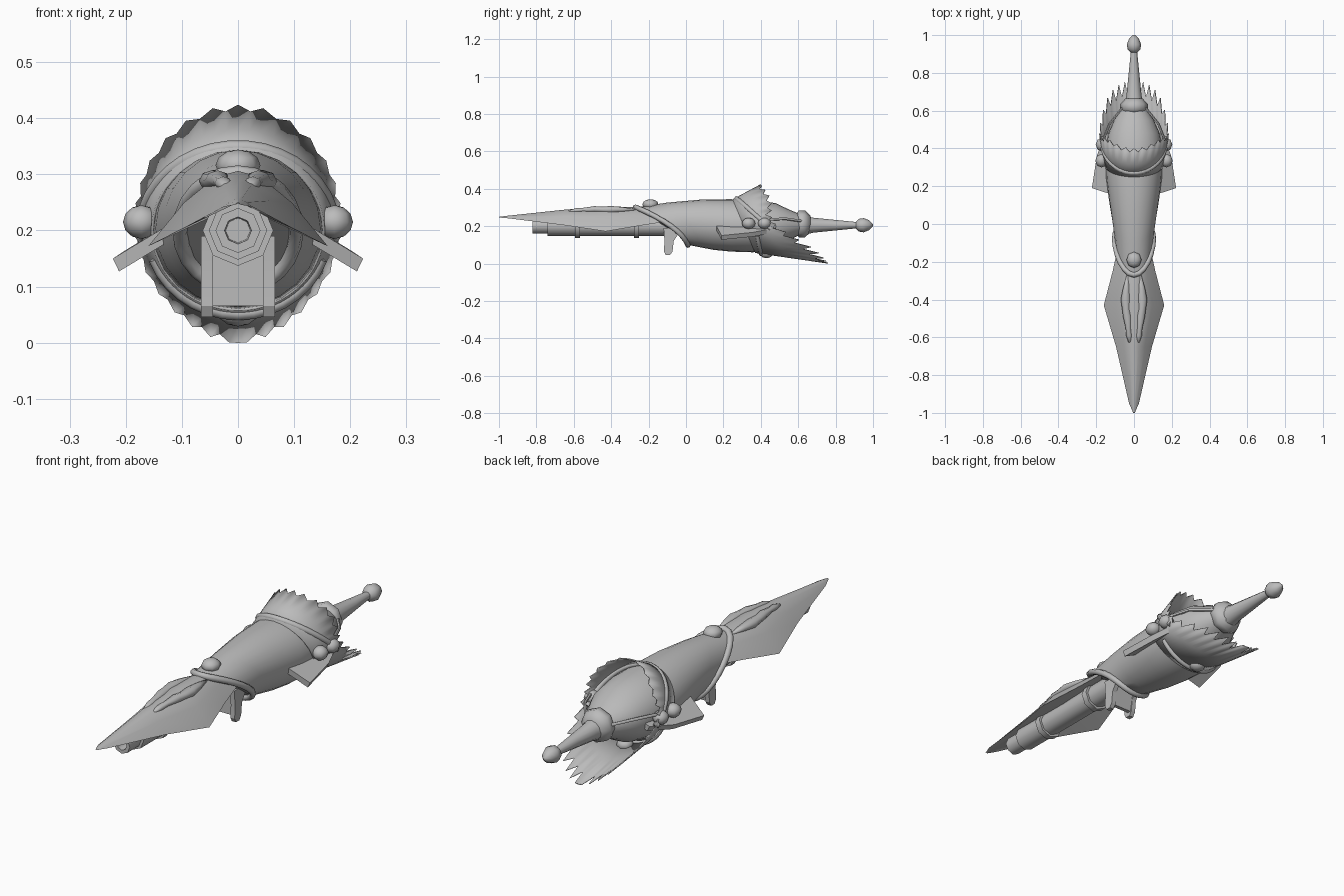
import bpy, bmesh
from math import sin, cos, pi, radians
from mathutils import Vector

if "Cube" in bpy.data.objects:
    bpy.data.objects.remove(bpy.data.objects["Cube"])

mat = bpy.data.materials.new("plain grey")
mat.diffuse_color = (0.5, 0.5, 0.5, 1)
mat.use_nodes = True
mat.node_tree.nodes["Principled BSDF"].inputs["Base Color"].default_value = mat.diffuse_color


def finish(name, bm, angle=35):
    bmesh.ops.recalc_face_normals(bm, faces=bm.faces)
    me = bpy.data.meshes.new(name)
    bm.to_mesh(me)
    bm.free()
    me.materials.append(mat)
    ob = bpy.data.objects.new(name, me)
    bpy.context.collection.objects.link(ob)
    bpy.ops.object.select_all(action='DESELECT')
    ob.select_set(True)
    bpy.context.view_layer.objects.active = ob
    bpy.ops.object.shade_smooth_by_angle(angle=radians(angle))
    return ob


def loft(name, rings, angle=35, caps=True):
    """Skin a list of equally sized rings."""
    bm = bmesh.new()
    vs = [[bm.verts.new(p) for p in r] for r in rings]
    n = len(rings[0])
    for a, b in zip(vs, vs[1:]):
        for i in range(n):
            j = (i + 1) % n
            bm.faces.new((a[i], a[j], b[j], b[i]))
    if caps:
        bm.faces.new(vs[0])
        bm.faces.new(vs[-1])
    else:
        bmesh.ops.remove_doubles(bm, verts=bm.verts, dist=1e-6)
    return finish(name, bm, angle)


def oval(y, rx, rz, zc, slant=0.0, n=24, xc=0.0, bend=0.0):
    """Elliptical ring; slant and bend push its top forward."""
    return [(xc + rx * sin(a), y - slant * cos(a) - bend * cos(a) ** 2, zc + rz * cos(a))
            for a in (2 * pi * i / n for i in range(n))]


def lathe(name, prof, n, zc=0.2, angle=50):
    return loft(name, [oval(y, r, r, zc, 0, n) for y, r in prof], angle)


def ball(name, loc, size, seg=8):
    bm = bmesh.new()
    bmesh.ops.create_uvsphere(bm, u_segments=seg, v_segments=6, radius=1)
    for v in bm.verts:
        v.co = Vector((v.co[i] * size[i] + loc[i] for i in range(3)))
    return finish(name, bm, 60)


def tube(name, pts, r, closed=False, n=8):
    """Round bar following a path."""
    pts = [Vector(p) for p in pts]
    m = len(pts)
    rings = []
    for i, p in enumerate(pts):
        if closed:
            d = pts[(i + 1) % m] - pts[i - 1]
        else:
            d = pts[min(i + 1, m - 1)] - pts[max(i - 1, 0)]
        d.normalize()
        u = p - Vector((0, p.y, 0.2))
        u = (u - d * u.dot(d)).normalized()
        w = d.cross(u)
        rings.append([p + r * (u * cos(2 * pi * k / n) + w * sin(2 * pi * k / n))
                      for k in range(n)])
    if closed:
        rings.append(rings[0])
    return loft(name, rings, 60, caps=not closed)


# main body, with slanted front and tapering rear plug
loft("body", [oval(-0.08, 0.10, 0.10, 0.20, 0.14, bend=0.05),
              oval(0.02, 0.115, 0.120, 0.206, 0.09, bend=0.03),
              oval(0.13, 0.133, 0.135, 0.208, 0.03, bend=0.01),
              oval(0.24, 0.147, 0.140, 0.204),
              oval(0.36, 0.153, 0.140, 0.20),
              oval(0.48, 0.136, 0.118, 0.205),
              oval(0.55, 0.105, 0.082, 0.207),
              oval(0.61, 0.066, 0.055, 0.209)])

# rolled collar at the front of the body
tube("front_collar", oval(-0.08, 0.103, 0.102, 0.20, 0.14, bend=0.05), 0.014, closed=True)

# peaked blade over the barrel
section = [(-1, 0), (-0.6, 0.58), (-0.25, 0.92), (0, 1),
           (0.25, 0.92), (0.6, 0.58), (1, 0), (0, 0.55)]
stations = [(-1.0, 0.250, 0.004, 0.246), (-0.95, 0.256, 0.026, 0.242),
            (-0.65, 0.288, 0.095, 0.205), (-0.43, 0.306, 0.160, 0.172),
            (-0.25, 0.301, 0.113, 0.202), (-0.10, 0.285, 0.080, 0.225)]
loft("snout_blade", [[(w * u, y, e + (top - e) * h) for u, h in section]
                     for y, top, w, e in stations], 40)

# wavy raised ridges on the blade
for s in (-1, 1):
    loft("blade_ridge", [oval(y, r * 1.3, r, z, 0, 8, s * x)
                         for y, x, z, r in ((-0.64, 0.020, 0.276, 0.004),
                                            (-0.59, 0.026, 0.284, 0.012),
                                            (-0.55, 0.030, 0.287, 0.011),
                                            (-0.49, 0.036, 0.290, 0.017),
                                            (-0.45, 0.042, 0.288, 0.016),
                                            (-0.40, 0.044, 0.288, 0.020),
                                            (-0.34, 0.040, 0.288, 0.014),
                                            (-0.27, 0.032, 0.286, 0.005))], 80)

# hollow barrel with bands
lathe("barrel", [(-0.76, 0.022), (-0.82, 0.024), (-0.82, 0.040), (-0.74, 0.040),
                 (-0.74, 0.052), (-0.08, 0.052)], 8)
for y in (-0.58, -0.265):
    lathe("barrel_band", [(y - 0.014, 0.05), (y - 0.014, 0.063),
                          (y + 0.014, 0.063), (y + 0.014, 0.05)], 8)


# grip bracket under the front
def slab(y0, y1, z, x0, x1):
    return [(x0, y0, z), (x1, y0, z), (x1, y1, z), (x0, y1, z)]


for s in (-1, 1):
    loft("grip_side", [slab(y0, y1, z, s * 0.045, s * 0.066) for y0, y1, z in
                       ((-0.108, -0.085, 0.046), (-0.118, -0.072, 0.065),
                        (-0.115, -0.066, 0.12), (-0.12, -0.02, 0.19))], 25)
loft("grip_plate", [slab(-0.095, -0.078, 0.065, -0.046, 0.046),
                    slab(-0.095, -0.060, 0.16, -0.046, 0.046)], 25)

# sight knob on top
ball("top_knob", (0, -0.19, 0.316), (0.040, 0.043, 0.028))

# flared jagged crown: broad short top flap, longer fringe along the bottom,
# with a deep notch between them at each side
step = [0, 7, 14, 22, 30, 37, 44, 51, 58, 64, 70, 75, 80, 85, 90, 96, 102,
        108, 114, 120, 126, 132, 138, 144, 150, 156, 162, 168, 174, 180]
step[-1:] = []
angles = step + [180] + [360 - d for d in reversed(step[1:])]
rows = [[], [], []]
for i, deg in enumerate(angles):
    a = radians(deg)
    width = 0.183 if cos(a) > 0 else 0.183 - 0.030 * cos(a) ** 2
    base = Vector((0.152 * sin(a), 0.25 + 0.06 * (1 - cos(a)), 0.20 + 0.141 * cos(a)))
    rim = Vector((width * sin(a),
                  0.40 + 0.18 * (1 - cos(a)) - 0.10 * abs(sin(a)) ** 8,
                  0.212 + 0.210 * cos(a)))
    tip = i if i <= len(step) else len(angles) - i
    odd = tip % 2 == 1
    depth = 0.13 if cos(a) > 0.3 else 0.20
    k = 1.0 - depth if odd else 1.0
    mid = base.lerp(rim, 0.45)
    if deg == 180:
        k = 1.0
    rows[0].append(base)
    rows[1].append(mid)
    rows[2].append(base.lerp(rim, k))
crown = loft("jagged_crown", rows, 40, caps=False)
mod = crown.modifiers.new("thickness", 'SOLIDIFY')
mod.thickness = 0.005
mod.offset = 0

# rolled trim over the crown's root, and a lip beneath
tube("upper_trim", [(0.170 * sin(a), 0.27 + 0.17 * (1 - cos(a)), 0.20 + 0.148 * cos(a))
                    for a in (radians(-95 + 10 * i) for i in range(20))], 0.013)
tube("lower_trim", [(0.158 * sin(a), 0.40 - 0.03 * (1 + cos(a)), 0.20 + 0.149 * cos(a))
                    for a in (radians(110 + 10 * i) for i in range(15))], 0.011)
ball("bottom_knob", (0, 0.43, 0.055), (0.036, 0.036, 0.026))

# mirrored side details
for s in (-1, 1):
    for y, x in ((0.335, 0.172), (0.42, 0.170)):
        ball("side_knob", (s * x, y, 0.215), (0.033, 0.036, 0.030))
    plan = [(0.125, 0.16, 0.196), (0.218, 0.19, 0.140),
            (0.192, 0.36, 0.157), (0.150, 0.48, 0.182), (0.125, 0.48, 0.196)]
    loft("side_fin", [[(s * (x - 0.006), y, z - 0.013) for x, y, z in plan],
                      [(s * (x + 0.005), y, z + 0.010) for x, y, z in plan]], 20)
    tube("tail_strut", [(s * 0.165, 0.44, 0.235), (s * 0.13, 0.53, 0.24),
                        (s * 0.05, 0.63, 0.225)], 0.007, n=6)

# tail flange, spike and tip
lathe("tail_flange", [(0.585, 0.05), (0.605, 0.073), (0.635, 0.073), (0.665, 0.045)], 8, 0.212)
lathe("tail_spike", [(0.63, 0.052), (0.68, 0.040), (0.80, 0.028), (0.93, 0.015)], 12, 0.205)
lathe("tail_tip", [(0.905, 0.014), (0.925, 0.034), (0.95, 0.038),
                   (0.98, 0.026), (1.0, 0.006)], 8, 0.205, 60)
